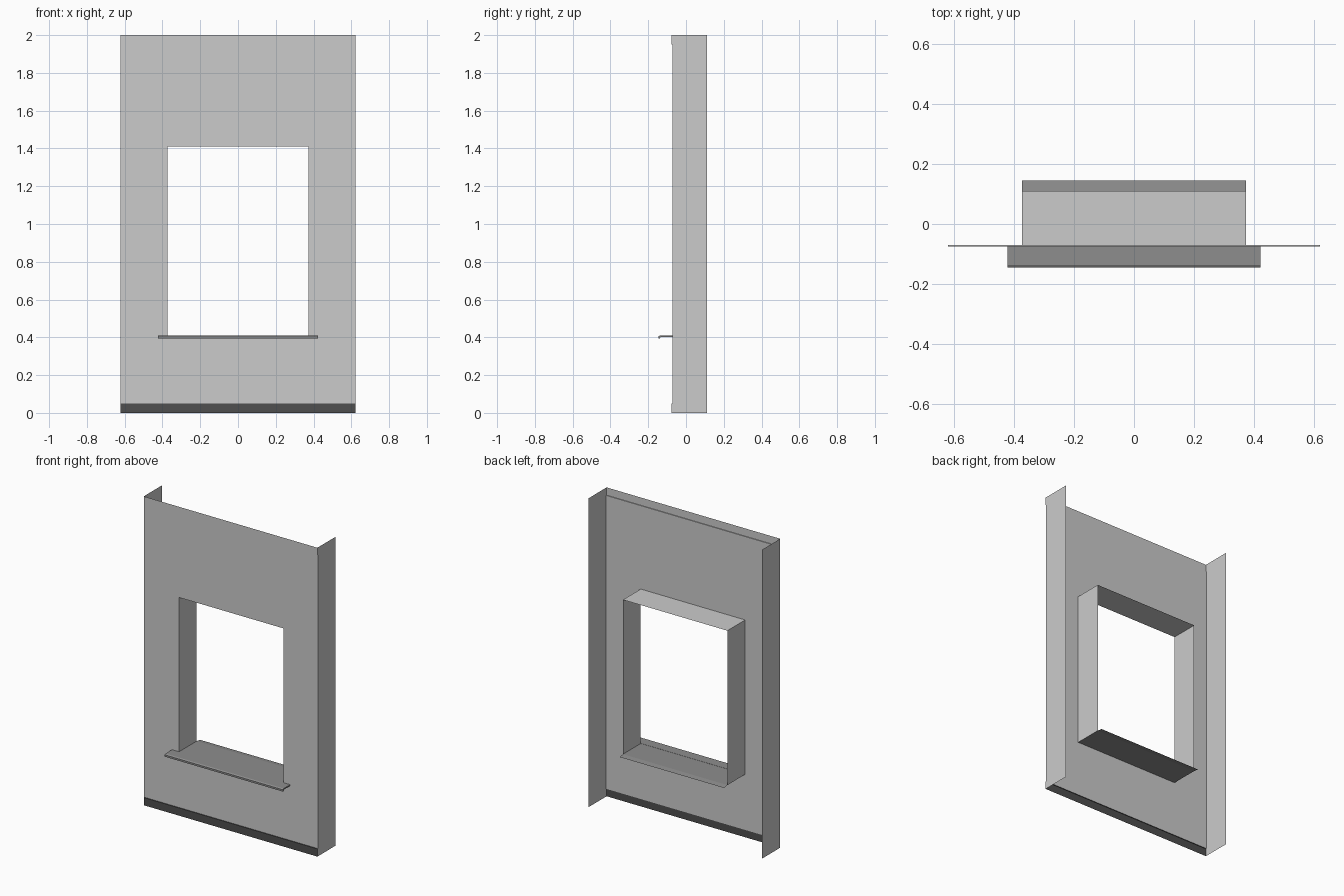
import bpy, bmesh

if "Cube" in bpy.data.objects:
    bpy.data.objects.remove(bpy.data.objects["Cube"])

HALF_W, FACE, BACK = 0.622, -0.071, 0.111       # panel half width, front and rear depth
OPEN_W, OPEN_LO, OPEN_HI = 0.374, 0.41, 1.41    # window opening


def material(name, g):
    m = bpy.data.materials.new(name)
    m.diffuse_color = (g, g, g, 1)
    m.use_nodes = True
    m.node_tree.nodes["Principled BSDF"].inputs["Base Color"].default_value = m.diffuse_color
    return m


def finish(name, bm, mat=None):
    bmesh.ops.remove_doubles(bm, verts=bm.verts, dist=1e-5)
    bmesh.ops.recalc_face_normals(bm, faces=bm.faces)
    me = bpy.data.meshes.new(name)
    bm.to_mesh(me)
    bm.free()
    ob = bpy.data.objects.new(name, me)
    bpy.context.collection.objects.link(ob)
    if mat:
        me.materials.append(mat)
    return ob


def quad(bm, *pts):
    bm.faces.new([bm.verts.new(p) for p in pts])


def sweep(name, profile, half, mat=None, closed=False, flip=False):
    """Extrude a (y, z) profile along x; closed profiles get end caps."""
    bm = bmesh.new()
    rows = [[bm.verts.new((x, y, z)) for y, z in profile] for x in (-half, half)]
    n = len(profile)
    for i in range(n if closed else n - 1):
        j = (i + 1) % n
        bm.faces.new((rows[0][i], rows[1][i], rows[1][j], rows[0][j]))
    if closed:
        for r in rows:
            bm.faces.new(r)
    ob = finish(name, bm, mat)
    if flip:
        ob.data.flip_normals()
    return ob


sill_mat = material("sill_grey", 0.27)
top_mat = material("top_trim_grey", 0.51)
base_mat = material("base_dark", 0.077)

# Front sheet with window opening, as a grid missing its middle cell
bm = bmesh.new()
xs = (-HALF_W, -OPEN_W, OPEN_W, HALF_W)
zs = (0.05, OPEN_LO, OPEN_HI, 1.95)
for i in range(3):
    for k in range(3):
        if (i, k) != (1, 1):
            quad(bm, (xs[i], FACE, zs[k]), (xs[i + 1], FACE, zs[k]),
                 (xs[i + 1], FACE, zs[k + 1]), (xs[i], FACE, zs[k + 1]))
bmesh.ops.dissolve_limit(bm, angle_limit=0.01, verts=bm.verts, edges=bm.edges)
wall = finish("wall_face", bm)
if wall.data.polygons[0].normal.y > 0:
    wall.data.flip_normals()

# Side returns, and the window reveal (two jambs and a head)
for s, side in ((-1, "left"), (1, "right")):
    bm = bmesh.new()
    x = s * HALF_W
    quad(bm, *[(x, y, z) for y, z in ((FACE, 0), (BACK, 0), (BACK, 2), (FACE, 2))][::s])
    for lo, hi in ((0, 0.05), (1.95, 2)):
        quad(bm, *[(x, y, z) for y, z in ((FACE - 0.005, lo), (FACE, lo),
                                          (FACE, hi), (FACE - 0.005, hi))][::s])
    finish(side + "_return", bm)
bm = bmesh.new()
path = ((-OPEN_W, OPEN_LO), (-OPEN_W, OPEN_HI), (OPEN_W, OPEN_HI), (OPEN_W, OPEN_LO))
for (x0, z0), (x1, z1) in zip(path, path[1:]):
    quad(bm, (x0, FACE, z0), (x1, FACE, z1), (x1, BACK, z1), (x0, BACK, z0))
finish("window_reveal", bm)

# Trim strips, stepped slightly forward of the wall
sweep("top_trim", [(FACE, 1.95), (FACE - 0.005, 1.95), (FACE - 0.005, 2)], HALF_W, top_mat)
sweep("base_trim", [(FACE - 0.005, 0), (FACE - 0.005, 0.05), (FACE, 0.05)], HALF_W, base_mat)

# Sill: inner shelf with dropped rear lip, and projecting nosing
sweep("sill_shelf", [(FACE, 0.41), (BACK, 0.41), (0.146, 0.405)], OPEN_W, sill_mat)
sweep("sill_nosing", [(FACE, 0.411), (-0.137, 0.411), (-0.145, 0.406), (-0.145, 0.394),
                      (-0.139, 0.394), (-0.135, 0.403), (FACE, 0.403)],
      0.4235, sill_mat, closed=True)
